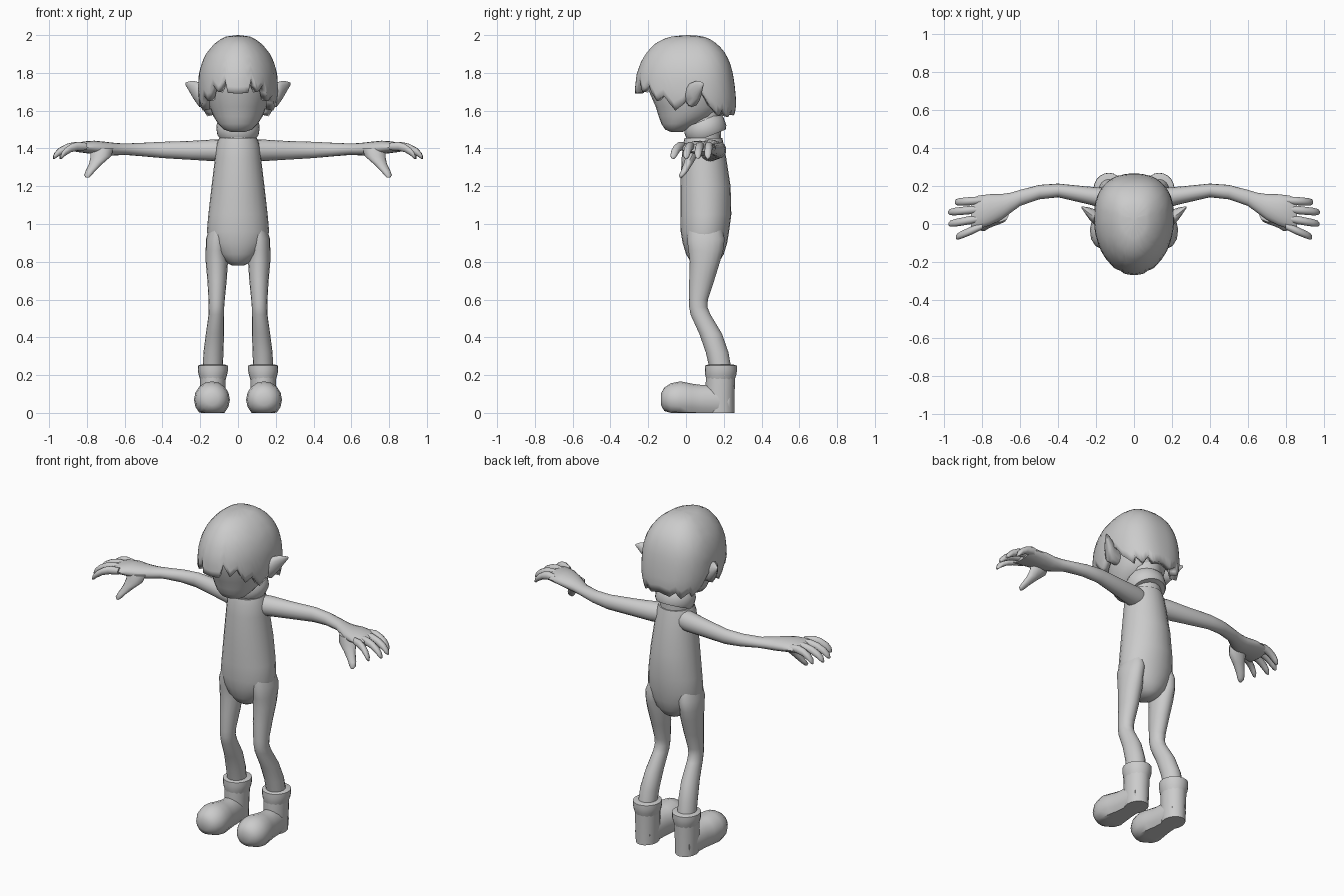
import bpy, bmesh, math

grey = bpy.data.materials.new("plain grey")
grey.diffuse_color = (0.6, 0.6, 0.6, 1)


def finish(name, bm, mirror=False, angle=50):
    bmesh.ops.recalc_face_normals(bm, faces=bm.faces)
    me = bpy.data.meshes.new(name)
    bm.to_mesh(me)
    bm.free()
    me.materials.append(grey)
    me.shade_smooth()
    me.set_sharp_from_angle(angle=math.radians(angle))
    ob = bpy.data.objects.new(name, me)
    bpy.context.collection.objects.link(ob)
    if mirror:
        ob.modifiers.new("mirror", 'MIRROR').use_mirror_merge = False
    return ob


def loft(name, axis, rings, n=16, mirror=False, floor=None, angle=50):
    """Skin ellipses (position, centre a, centre b, radius a, radius b) set across an axis."""
    bm = bmesh.new()
    loops = []
    for t, ca, cb, ra, rb in rings:
        loop = []
        for i in range(n):
            w = 2 * math.pi * i / n
            p = [ca + ra * math.cos(w), cb + rb * math.sin(w)]
            p.insert('xyz'.index(axis), t)
            if floor is not None:
                p[2] = max(p[2], floor)
            loop.append(bm.verts.new(p))
        loops.append(loop)
    for a, b in zip(loops, loops[1:]):
        for i in range(n):
            j = (i + 1) % n
            bm.faces.new((a[i], a[j], b[j], b[i]))
    bm.faces.new(loops[0])
    bm.faces.new(loops[-1])
    return finish(name, bm, mirror, angle)


def interp(table, x):
    """Linear lookup of the values in a table sorted by its first column."""
    for a, b in zip(table, table[1:]):
        if x <= b[0]:
            f = max(0, (x - a[0]) / (b[0] - a[0]))
            return [p + (q - p) * f for p, q in zip(a[1:], b[1:])]
    return table[-1][1:]


# Torso with a rounded crotch
loft("torso", 'z', [
    (0.78, 0, 0.10, 0.03, 0.04), (0.80, 0, 0.10, 0.07, 0.075),
    (0.84, 0, 0.10, 0.115, 0.10), (0.90, 0, 0.10, 0.15, 0.118),
    (0.96, 0, 0.10, 0.165, 0.128), (1.05, 0, 0.105, 0.157, 0.135),
    (1.20, 0, 0.103, 0.14, 0.133), (1.35, 0, 0.095, 0.122, 0.118),
    (1.42, 0, 0.092, 0.114, 0.108), (1.455, 0, 0.092, 0.10, 0.10)], 24)

# Neck and its tilted collar roll
loft("neck", 'z', [(1.42, 0, 0.092, 0.09, 0.095), (1.50, 0, 0.095, 0.09, 0.09),
                   (1.62, 0, 0.10, 0.09, 0.09)])
collar = loft("collar", 'z', [
    (-0.045, 0, 0, 0.10, 0.10), (-0.025, 0, 0, 0.112, 0.11), (0.02, 0, 0, 0.114, 0.112),
    (0.045, 0, 0, 0.10, 0.10)], 24)
collar.location = (0, 0.102, 1.505)
collar.rotation_euler.x = math.radians(22)

# Face and skull
loft("head", 'z', [
    (1.487, 0, -0.05, 0.035, 0.03), (1.50, 0, -0.05, 0.075, 0.06),
    (1.53, 0, -0.025, 0.105, 0.105), (1.57, 0, 0.005, 0.13, 0.15),
    (1.62, 0, 0.015, 0.15, 0.175), (1.70, 0, 0.01, 0.168, 0.205),
    (1.80, 0, 0.01, 0.17, 0.215), (1.90, 0, 0.01, 0.13, 0.16)], 24)

# Hair cap: outline by depth below the crown, and jagged hem by angle from the front
outline = [  # depth, front y, back y, half width
    (0, 0.0, 0.03, 0), (0.006, -0.07, 0.09, 0.06), (0.02, -0.12, 0.125, 0.09),
    (0.05, -0.17, 0.17, 0.13), (0.10, -0.215, 0.212, 0.17), (0.15, -0.242, 0.234, 0.193),
    (0.21, -0.262, 0.25, 0.208), (0.30, -0.272, 0.262, 0.212), (0.37, -0.25, 0.266, 0.205),
    (0.44, -0.2, 0.255, 0.188)]
hem = [(0, 1.69), (15, 1.695), (20, 1.77), (30, 1.70), (40, 1.74), (50, 1.65), (60, 1.68),
       (70, 1.60), (80, 1.63), (90, 1.69), (100, 1.69), (110, 1.62), (125, 1.57),
       (130, 1.605), (145, 1.565), (155, 1.605), (165, 1.575), (180, 1.59)]
bm = bmesh.new()
crown = bm.verts.new((0, 0.015, 2.0))
cols, rows = 72, 14
grid = []
for c in range(cols):
    deg = 360 * c / cols
    drop = 2.0 - interp(hem, min(deg, 360 - deg))[0]
    s, k = math.sin(math.radians(deg)), math.cos(math.radians(deg))
    column = []
    for r in range(1, rows + 1):
        d = drop * (1 - math.cos(math.pi / 2 * r / rows))
        yf, yb, hw = interp(outline, d)
        mid = 0.03 + (yf + yb) * 0.1
        # squarer at the back than at the front
        pw = 0.82 if k < 0 else 1.0
        reach = (mid - yf) if k > 0 else (yb - mid)
        column.append(bm.verts.new((hw * math.copysign(abs(s) ** pw, s),
                                    mid - reach * math.copysign(abs(k) ** pw, k), 2.0 - d)))
    grid.append(column)
for c in range(cols):
    a, b = grid[c], grid[(c + 1) % cols]
    bm.faces.new((crown, a[0], b[0]))
    for r in range(rows - 1):
        bm.faces.new((a[r], a[r + 1], b[r + 1], b[r]))
hair = finish("hair", bm)
shell = hair.modifiers.new("thickness", 'SOLIDIFY')
shell.thickness, shell.offset = 0.04, -1

# Pointed ears
loft("ear", 'x', [(0.15, 0.03, 1.67, 0.035, 0.05), (0.205, 0.035, 1.685, 0.042, 0.065),
                  (0.235, 0.055, 1.71, 0.032, 0.048), (0.26, 0.075, 1.73, 0.016, 0.025),
                  (0.278, 0.09, 1.742, 0.004, 0.006)], 12, True)

# Arms running into the palms
loft("arm", 'x', [
    (0.06, 0.115, 1.39, 0.06, 0.058), (0.12, 0.13, 1.39, 0.058, 0.058),
    (0.25, 0.152, 1.39, 0.046, 0.05), (0.40, 0.177, 1.392, 0.036, 0.043),
    (0.50, 0.168, 1.394, 0.038, 0.036), (0.60, 0.138, 1.396, 0.042, 0.03),
    (0.65, 0.112, 1.396, 0.053, 0.033), (0.70, 0.09, 1.398, 0.068, 0.037),
    (0.76, 0.075, 1.405, 0.082, 0.036), (0.82, 0.062, 1.407, 0.088, 0.03),
    (0.86, 0.052, 1.402, 0.082, 0.02)], 16, True)

# Four fingers curling down at the tips
fingers = [("little", 0.125, 0.115, 0.945), ("ring", 0.08, 0.062, 0.98),
           ("middle", 0.032, 0.0, 0.978), ("index", -0.01, -0.07, 0.94)]
for label, y0, y1, tip in fingers:
    def along(f, z, r):
        return (0.80 + (tip - 0.80) * f, y0 + (y1 - y0) * f, z, r, r * 1.1)
    loft(label + "_finger", 'x', [
        along(0, 1.41, 0.018), along(0.35, 1.412, 0.022), along(0.6, 1.402, 0.021),
        along(0.82, 1.382, 0.02), along(0.95, 1.362, 0.016), along(1, 1.352, 0.007)], 10, True)

# Thumbs pointing down
loft("thumb", 'z', [(1.40, 0.72, 0.045, 0.06, 0.035), (1.36, 0.725, 0.03, 0.055, 0.032),
                    (1.32, 0.752, 0.012, 0.036, 0.025), (1.28, 0.782, -0.008, 0.025, 0.02),
                    (1.258, 0.795, -0.022, 0.02, 0.016), (1.245, 0.797, -0.028, 0.008, 0.007)],
     10, True)

# Legs, bent at the knee
loft("leg", 'z', [
    (0.98, 0.10, 0.10, 0.05, 0.09), (0.92, 0.11, 0.105, 0.06, 0.10),
    (0.86, 0.115, 0.105, 0.056, 0.092), (0.80, 0.112, 0.10, 0.059, 0.08),
    (0.70, 0.111, 0.083, 0.051, 0.066), (0.60, 0.113, 0.066, 0.043, 0.05),
    (0.56, 0.114, 0.065, 0.041, 0.048), (0.52, 0.115, 0.077, 0.041, 0.053),
    (0.42, 0.122, 0.13, 0.048, 0.06), (0.32, 0.13, 0.165, 0.053, 0.06),
    (0.22, 0.134, 0.185, 0.053, 0.057)], 16, True)

# Boots: shaft, rolled cuff and bulbous foot with a flat sole
loft("boot_shaft", 'z', [(0, 0.134, 0.18, 0.062, 0.076), (0.10, 0.134, 0.18, 0.066, 0.077),
                         (0.22, 0.133, 0.184, 0.07, 0.078)], 16, True)
loft("boot_cuff", 'z', [(0.175, 0.133, 0.183, 0.067, 0.075), (0.20, 0.133, 0.184, 0.075, 0.082),
                        (0.225, 0.133, 0.185, 0.08, 0.085), (0.25, 0.133, 0.185, 0.079, 0.084),
                        (0.255, 0.133, 0.185, 0.066, 0.07)], 20, True)
loft("boot_foot", 'y', [
    (0.23, 0.135, 0.06, 0.05, 0.08), (0.17, 0.135, 0.06, 0.066, 0.09),
    (0.08, 0.136, 0.06, 0.072, 0.088), (0.03, 0.137, 0.065, 0.083, 0.09),
    (-0.03, 0.138, 0.07, 0.095, 0.097), (-0.08, 0.138, 0.07, 0.088, 0.087),
    (-0.115, 0.138, 0.072, 0.066, 0.062), (-0.132, 0.138, 0.072, 0.035, 0.032)],
    16, True, 0.0)
